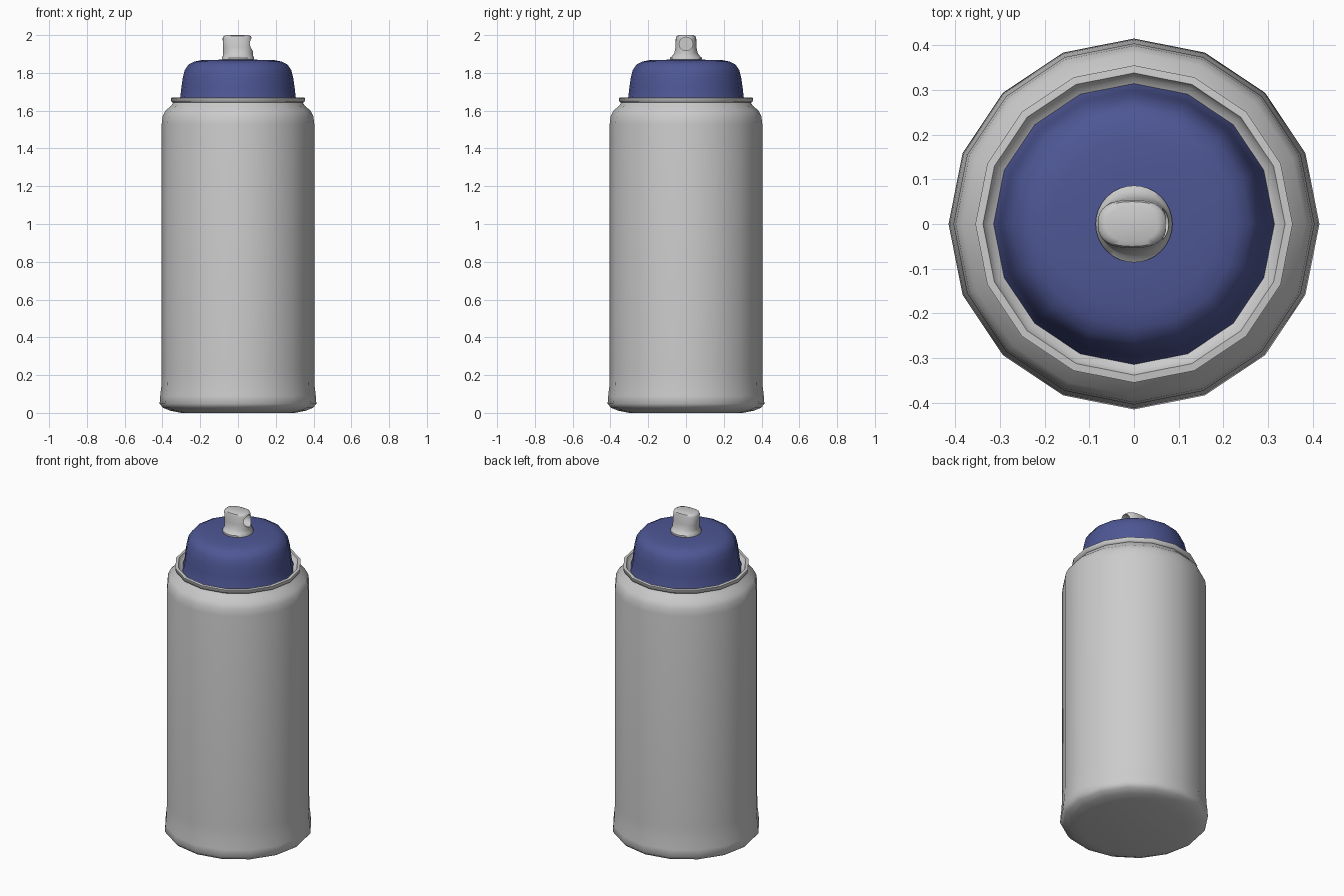
import bpy, bmesh
from math import cos, sin, pi, copysign

if "Cube" in bpy.data.objects:
    bpy.data.objects.remove(bpy.data.objects["Cube"])

SIDES = 16


def loft(name, rings, sides=SIDES, angle=50):
    """Skin rings of (z, centre_x, rx, ry, exponent); both ends are capped."""
    bm = bmesh.new()
    loops = []
    for z, cx, rx, ry, e in rings:
        loop = []
        for i in range(sides):
            a = 2 * pi * i / sides
            c, s = cos(a), sin(a)
            x = copysign(abs(c) ** (2 / e), c) * rx
            y = copysign(abs(s) ** (2 / e), s) * ry
            loop.append(bm.verts.new((cx + x, y, z)))
        loops.append(loop)
    for lo, hi in zip(loops, loops[1:]):
        for i in range(sides):
            j = (i + 1) % sides
            bm.faces.new((lo[i], lo[j], hi[j], hi[i]))
    bm.faces.new(loops[0][::-1])
    bm.faces.new(loops[-1])
    bmesh.ops.recalc_face_normals(bm, faces=bm.faces)
    mesh = bpy.data.meshes.new(name)
    bm.to_mesh(mesh)
    bm.free()
    ob = bpy.data.objects.new(name, mesh)
    bpy.context.collection.objects.link(ob)
    smooth(ob, angle)
    return ob


def smooth(ob, angle):
    bpy.ops.object.select_all(action='DESELECT')
    ob.select_set(True)
    bpy.context.view_layer.objects.active = ob
    bpy.ops.object.shade_smooth_by_angle(angle=angle * pi / 180)


def lathe(name, profile, angle=50):
    return loft(name, [(z, 0, r, r, 2) for r, z in profile], angle=angle)


# Can body: flared foot, straight wall, shoulder, rolled rim and inner valley
lathe("can_body", [
    (0.30, 0.0), (0.36, 0.012), (0.397, 0.027), (0.415, 0.048),
    (0.412, 0.09), (0.406, 0.14), (0.404, 0.22), (0.404, 1.53),
    (0.399, 1.57), (0.384, 1.60), (0.355, 1.625), (0.343, 1.642),
    (0.353, 1.647), (0.355, 1.668), (0.338, 1.67), (0.328, 1.65), (0.30, 1.64)], 65)

# Blue domed cap
cap = lathe("cap", [
    (0.315, 1.643), (0.306, 1.67), (0.300, 1.72), (0.293, 1.77),
    (0.282, 1.815), (0.262, 1.845), (0.232, 1.860), (0.19, 1.868), (0.08, 1.870)])
blue = bpy.data.materials.new("blue_plastic")
blue.diffuse_color = (0.075, 0.095, 0.30, 1)
blue.use_nodes = True
blue.node_tree.nodes["Principled BSDF"].inputs["Base Color"].default_value = blue.diffuse_color
cap.data.materials.append(blue)

# Spray nozzle: round collar blending into an oval button
nozzle = loft("nozzle", [
    (1.855, 0, 0.086, 0.086, 2), (1.880, 0, 0.086, 0.086, 2),
    (1.888, 0, 0.081, 0.074, 2), (1.905, 0, 0.079, 0.062, 2.2),
    (1.935, -0.002, 0.078, 0.056, 2.4), (1.985, -0.004, 0.077, 0.054, 2.5),
    (1.995, -0.004, 0.072, 0.050, 2.5), (2.0, -0.004, 0.058, 0.038, 2.5)], sides=32)

# Spray hole bored in from the +x side
bpy.ops.mesh.primitive_cylinder_add(vertices=20, radius=0.036, depth=0.12,
                                    location=(0.08, 0, 1.953), rotation=(0, pi / 2, 0))
cutter = bpy.context.object
cutter.name = "hole_cutter"
bore = nozzle.modifiers.new("bore", 'BOOLEAN')
bore.operation = 'DIFFERENCE'
bore.solver = 'EXACT'
bore.object = cutter
bpy.context.view_layer.update()
cut = bpy.data.meshes.new_from_object(nozzle.evaluated_get(bpy.context.evaluated_depsgraph_get()))
nozzle.modifiers.clear()
nozzle.data = cut
bpy.data.objects.remove(cutter)
smooth(nozzle, 45)
